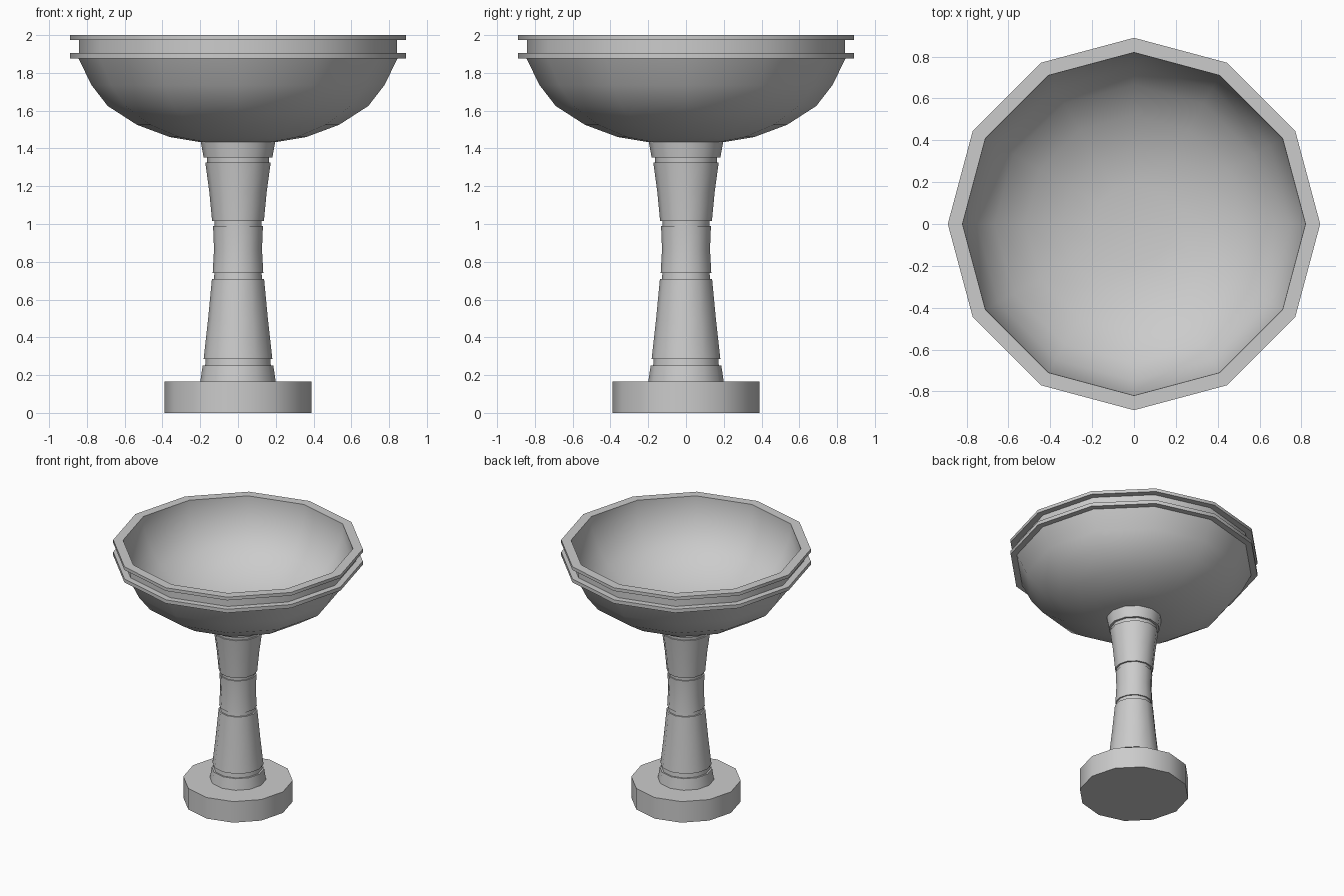
import bpy, bmesh, math

if "Cube" in bpy.data.objects:
    bpy.data.objects.remove(bpy.data.objects["Cube"])

SIDES = 12


def lathe(name, profile):
    """Spin an (r, z) profile, listed from bottom axis to top axis, into a 12-sided solid."""
    bm = bmesh.new()
    rings = []
    for r, z in profile:
        if r == 0:
            rings.append([bm.verts.new((0, 0, z))] * SIDES)
        else:
            rings.append([bm.verts.new((r * math.cos(2 * math.pi * i / SIDES),
                                        r * math.sin(2 * math.pi * i / SIDES), z))
                          for i in range(SIDES)])
    for low, high in zip(rings, rings[1:]):
        for i in range(SIDES):
            j = (i + 1) % SIDES
            corners = dict.fromkeys((low[i], low[j], high[j], high[i]))
            bm.faces.new(list(corners))
    bmesh.ops.recalc_face_normals(bm, faces=bm.faces)
    mesh = bpy.data.meshes.new(name)
    bm.to_mesh(mesh)
    bm.free()
    obj = bpy.data.objects.new(name, mesh)
    bpy.context.collection.objects.link(obj)
    bpy.ops.object.select_all(action='DESELECT')
    obj.select_set(True)
    bpy.context.view_layer.objects.active = obj
    bpy.ops.object.shade_smooth_by_angle(angle=math.radians(40))
    return obj


# Heavy foot slab
lathe("base", [(0, 0), (0.39, 0), (0.39, 0.165), (0, 0.165)])

# Waisted column with four narrow grooves
lathe("pedestal", [
    (0, 0.165), (0.20, 0.165), (0.187, 0.25),
    (0.174, 0.25), (0.171, 0.285),
    (0.182, 0.285), (0.158, 0.50), (0.138, 0.71),
    (0.127, 0.71), (0.125, 0.74),
    (0.134, 0.74), (0.127, 0.865), (0.132, 0.99),
    (0.124, 0.99), (0.125, 1.015),
    (0.137, 1.015), (0.152, 1.17), (0.173, 1.325),
    (0.163, 1.325), (0.165, 1.352),
    (0.182, 1.352), (0.197, 1.435), (0, 1.435)])

# Hollow bowl with two projecting rim bands
lathe("bowl", [
    (0, 1.43), (0.197, 1.433), (0.36, 1.46), (0.535, 1.525),
    (0.69, 1.625), (0.775, 1.735), (0.845, 1.877),
    (0.89, 1.877), (0.89, 1.905), (0.842, 1.905),
    (0.842, 1.975), (0.89, 1.975), (0.89, 2.0), (0.82, 2.0),
    (0.815, 1.90), (0.75, 1.755), (0.665, 1.65), (0.52, 1.555),
    (0.35, 1.49), (0.19, 1.465), (0, 1.46)])
